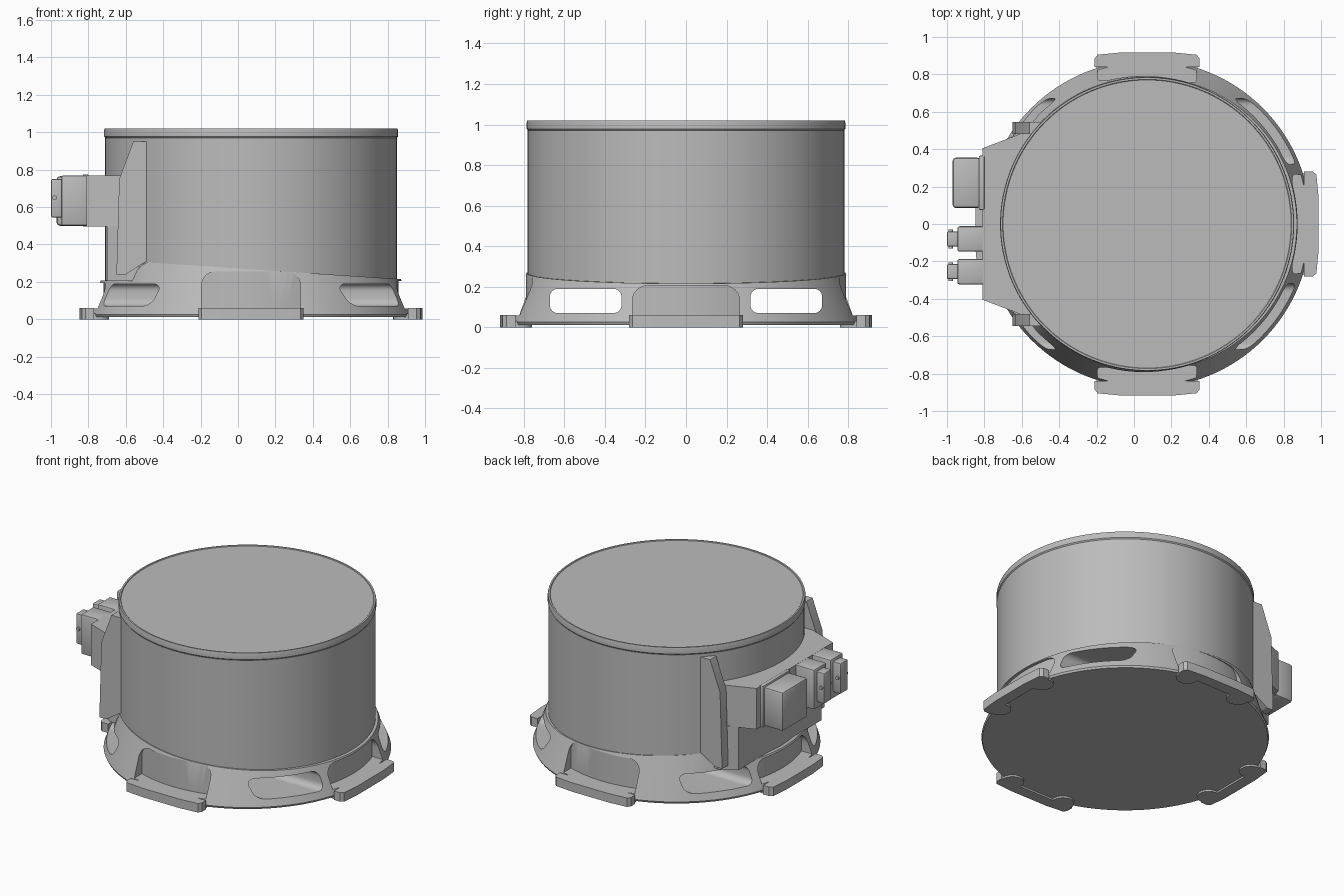
import bpy, bmesh, math
from mathutils import Matrix, Vector

CX = 0.07                      # drum axis
SEG = 128

cube = bpy.data.objects.get("Cube")
if cube:
    bpy.data.objects.remove(cube, do_unlink=True)

grey = bpy.data.materials.new("light_grey")
grey.use_nodes = True
grey.diffuse_color = (0.5, 0.5, 0.5, 1)
bsdf = next(n for n in grey.node_tree.nodes if n.type == 'BSDF_PRINCIPLED')
bsdf.inputs["Base Color"].default_value = (0.5, 0.5, 0.5, 1)
bsdf.inputs["Roughness"].default_value = 0.6


def make(name, bm):
    bmesh.ops.recalc_face_normals(bm, faces=bm.faces)
    me = bpy.data.meshes.new(name)
    bm.to_mesh(me)
    bm.free()
    me.materials.append(grey)
    ob = bpy.data.objects.new(name, me)
    bpy.context.collection.objects.link(ob)
    return ob


def loft(name, rings):
    """Closed solid through a stack of equal-length rings."""
    bm = bmesh.new()
    loops = [[bm.verts.new(p) for p in r] for r in rings]
    n = len(loops[0])
    for a, b in zip(loops, loops[1:]):
        for i in range(n):
            j = (i + 1) % n
            bm.faces.new((a[i], a[j], b[j], b[i]))
    bm.faces.new(loops[0])
    bm.faces.new(loops[-1])
    return make(name, bm)


def prism(name, pts, axis, a, b):
    """Extrude a 2D outline along one axis from a to b."""
    put = {'x': lambda p, t: (t, p[0], p[1]),
           'y': lambda p, t: (p[0], t, p[1]),
           'z': lambda p, t: (p[0], p[1], t)}[axis]
    return loft(name, [[put(p, t) for p in pts] for t in (a, b)])


def rounded(u0, u1, v0, v1, r, steps=6):
    pts = []
    for k, (cu, cv) in enumerate([(u1 - r, v1 - r), (u0 + r, v1 - r),
                                  (u0 + r, v0 + r), (u1 - r, v0 + r)]):
        for s in range(steps + 1):
            t = math.pi / 2 * (k + s / steps)
            pts.append((cu + r * math.cos(t), cv + r * math.sin(t)))
    return pts


def circle(cu, cv, r, n=SEG):
    return [(cu + r * math.cos(2 * math.pi * i / n),
             cv + r * math.sin(2 * math.pi * i / n)) for i in range(n)]


def lathe(name, profile):
    return loft(name, [[(x, y, z) for x, y in circle(CX, 0, r)] for r, z in profile])


def mirrored(pts):
    return pts + [(x, -y) for x, y in reversed(pts)]


def turn(ob, quarter):
    """Move a part made around the origin to one side of the drum."""
    ob.data.transform(Matrix.Translation((CX, 0, 0)) @
                      Matrix.Rotation(quarter * math.pi / 2, 4, 'Z'))
    return ob


def apply_mod(ob, mod):
    bpy.context.view_layer.objects.active = ob
    bpy.ops.object.modifier_apply(modifier=mod.name)


def cut(ob, cutter):
    mod = ob.modifiers.new("cut", 'BOOLEAN')
    mod.operation = 'DIFFERENCE'
    mod.solver = 'EXACT'
    mod.object = cutter
    apply_mod(ob, mod)
    bpy.data.objects.remove(cutter, do_unlink=True)


def bevel(ob, width):
    mod = ob.modifiers.new("bevel", 'BEVEL')
    mod.width = width
    mod.segments = 2
    apply_mod(ob, mod)
    return ob


def box(name, x, y, z, width=0.012):
    ob = prism(name, [(x[0], y[0]), (x[1], y[0]), (x[1], y[1]), (x[0], y[1])], 'z', *z)
    return bevel(ob, width)


# Drum with grooved lid
lathe("drum", [(0.781, 0.195), (0.781, 0.97)])
lathe("lid", [(0.775, 0.965), (0.786, 0.978), (0.786, 1.008), (0.783, 1.02),
              (0.773, 1.02), (0.77, 1.016)])


# Flared base, its top edge slanted and stepped down behind the connectors
def top_z(x):
    if x < -0.5:
        return max(0.207, 0.305 + (x + 0.5))
    return 0.305 - 0.066 * (x + 0.5)


rim = []
for x, y in circle(0, 0, 1):
    z = top_z(CX + 0.79 * x)
    r = max(0.787, 0.875 - 0.38 * (z - 0.02))
    rim.append((CX + r * x, r * y, z))
base = loft("base", [[(x, y, z) for x, y in circle(CX, 0, r)]
                     for r, z in ((0.87, 0.012), (0.876, 0.025))] + [rim])

# Pockets above each foot, with curved back walls
tops = (0.255, 0.205, 0.255, 0.195)
for q, top in enumerate(tops):
    pocket = prism("pocket_cutter", rounded(-0.265, 0.265, -0.2, top, 0.075), 'y', -1.1, -0.6)
    floor = prism("floor_cutter", rounded(-1, 1, -0.5, 0.058, 0.1), 'y', -1.3, 0)
    cut(pocket, floor)
    cut(pocket, prism("core_cutter", circle(0, 0, 0.789), 'z', -0.5, 0.6))
    cut(base, turn(pocket, q))

# Two straight slots right through the base
for s in (-1, 1):
    cut(base, prism("slot_cutter", rounded(s * 0.495 - 0.177, s * 0.495 + 0.177,
                                           0.07, 0.19, 0.04), 'x', -1.3, 1.3))

# Feet with round lobes underneath
half = [(0.28, -0.84), (0.28, -0.885), (0.265, -0.905), (0.14, -0.917)]
outline = half + [(-x, y) for x, y in reversed(half)]
for q, side in enumerate(("front", "left", "back", "right")):
    turn(prism(side + "_foot", outline, 'z', 0, 0.06), q)
    for s in (-1, 1):
        turn(prism(side + "_foot_lobe", circle(s * 0.2, -0.83, 0.07, 32), 'z', 0, 0.03), q)

# Connector housing with lower skirt
prism("housing", mirrored([(-0.45, 0.5), (-0.56, 0.5), (-0.81, 0.405)]), 'z', 0.495, 0.77)
prism("housing_skirt", mirrored([(-0.45, 0.5), (-0.6, 0.5), (-0.7, 0.44)]), 'z', 0.205, 0.5)

# Side fins clasping the drum
fin = [(-0.56, 0.95), (-0.49, 0.95), (-0.49, 0.31), (-0.6, 0.24), (-0.65, 0.24), (-0.635, 0.75)]
for s, side in ((1, "back"), (-1, "front")):
    prism(side + "_fin", fin, 'y', s * 0.48, s * 0.545)

# Large plug
box("large_plug_flange", (-0.83, -0.8), (0.075, 0.365), (0.495, 0.775), 0.006)
box("large_plug", (-0.97, -0.82), (0.085, 0.355), (0.5, 0.765), 0.018)

# Two narrow plugs with end caps and cross pins
for i, y in enumerate((-0.08, -0.255)):
    box("narrow_plug_%d" % (i + 1), (-0.945, -0.8), (y - 0.068, y + 0.068), (0.5, 0.77))
    box("narrow_plug_cap_%d" % (i + 1), (-1.0, -0.93), (y - 0.04, y + 0.04), (0.545, 0.75), 0.008)
    prism("plug_pin_%d" % (i + 1), circle(-0.98, 0.65, 0.012, 16), 'y', y - 0.05, y + 0.05)

# Smooth the round surfaces, keep edges crisp
bpy.ops.object.select_all(action='DESELECT')
for ob in bpy.context.collection.objects:
    if ob.type == 'MESH' and ob.data.materials and ob.data.materials[0] == grey:
        ob.select_set(True)
        bpy.context.view_layer.objects.active = ob
bpy.ops.object.shade_smooth_by_angle(angle=math.radians(28))
